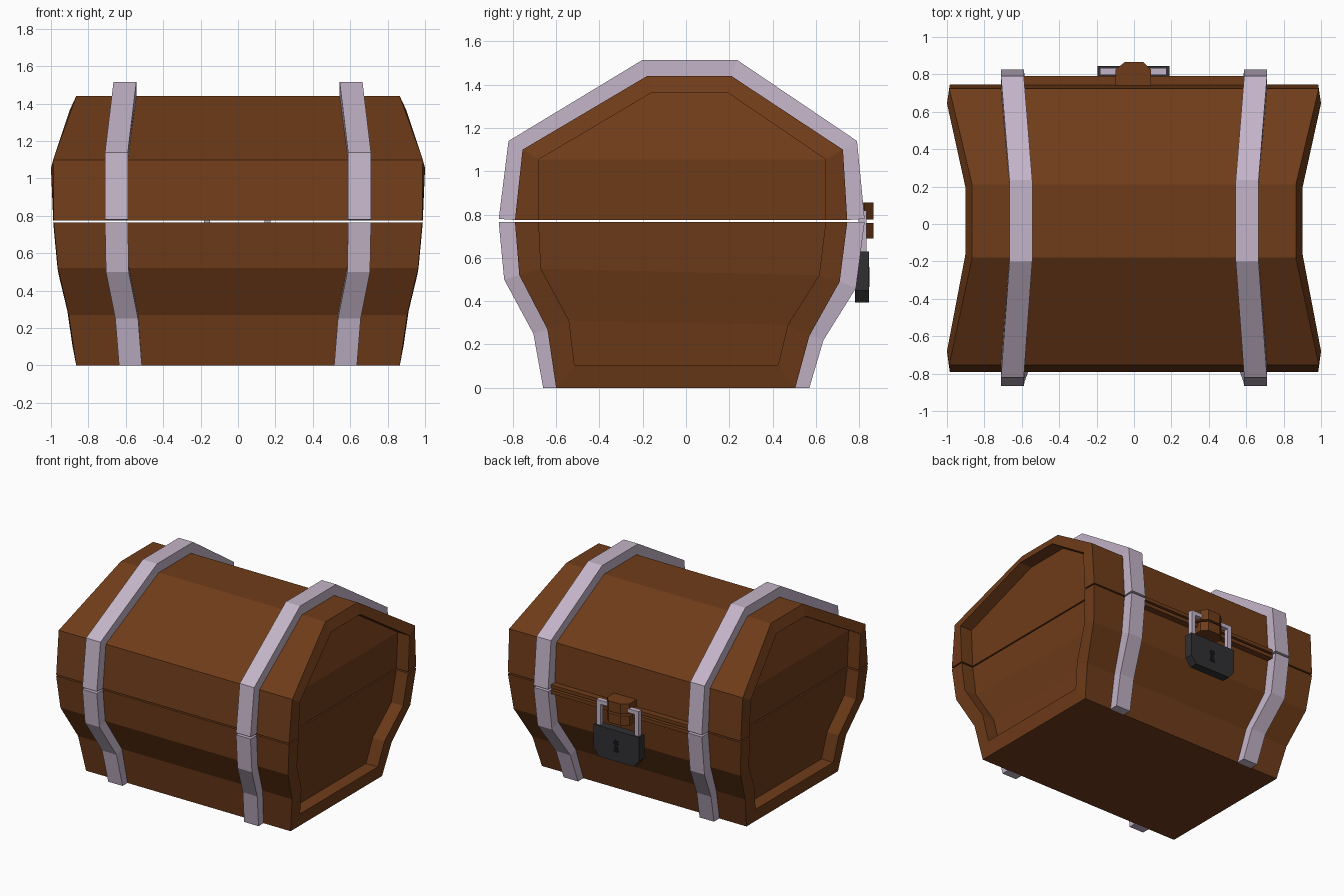
import bpy, bmesh, math

if "Cube" in bpy.data.objects:
    bpy.data.objects.remove(bpy.data.objects["Cube"])


def material(name, rgb):
    m = bpy.data.materials.new(name)
    m.diffuse_color = (*rgb, 1)
    m.use_nodes = True
    m.node_tree.nodes["Principled BSDF"].inputs["Base Color"].default_value = m.diffuse_color
    return m


WOOD = material("wood", (0.16, 0.045, 0.01))
METAL = material("pale_metal", (0.55, 0.46, 0.58))
IRON = material("dark_iron", (0.03, 0.03, 0.033))
BLACK = material("keyhole_black", (0.008, 0.008, 0.008))


def make(name, verts, faces, mat):
    me = bpy.data.meshes.new(name)
    me.from_pydata(verts, [], faces)
    bm = bmesh.new()
    bm.from_mesh(me)
    bmesh.ops.recalc_face_normals(bm, faces=bm.faces)
    bm.to_mesh(me)
    bm.free()
    me.materials.append(mat)
    ob = bpy.data.objects.new(name, me)
    bpy.context.collection.objects.link(ob)
    return ob


def prism(name, pts, a, b, place, mat):
    """Extrude a flat outline from a to b; place(u, v, w) maps it to xyz."""
    n = len(pts)
    verts = [place(u, v, w) for w in (a, b) for u, v in pts]
    faces = [list(range(n)), list(range(n, 2 * n))]
    faces += [(i, (i + 1) % n, n + (i + 1) % n, n + i) for i in range(n)]
    return make(name, verts, faces, mat)


def box(name, x0, x1, y0, y1, z0, z1, mat):
    outline = [(x0, y0), (x1, y0), (x1, y1), (x0, y1)]
    return prism(name, outline, z0, z1, lambda x, y, z: (x, y, z), mat)


def shell(name, outer, inner, depth=0.1):
    """Chest half: lofted (x, y, z) profile with a raised rim and sunken end panels."""
    n = len(outer)
    panel = [(x - depth, y, z) for x, y, z in inner]
    verts = [(s * x, y, z) for s in (1, -1)
             for ring in (outer, inner, panel) for x, y, z in ring]
    R, L = 0, 3 * n
    faces = [(R + i, R + i + 1, L + i + 1, L + i) for i in range(n - 1)]
    for o in (R, L):
        for k in (o, o + n):
            faces += [(k + i, k + i + 1, k + n + i + 1, k + n + i) for i in range(n - 1)]
        p = o + 2 * n
        faces += [(p + i, p + i + 1, p + n - 2 - i, p + n - 1 - i) for i in range(n // 2 - 1)]
    # flat cap along the seam
    e = n - 1
    faces.append([0, n, 2 * n, 2 * n + e, n + e, e,
                  L + e, L + n + e, L + 2 * n + e, L + 2 * n, L + n, L])
    return make(name, verts, faces, WOOD)


def strap(name, outer, inner, xs, side, half=0.061):
    """Band between two (y, z) chains whose centre line follows xs."""
    verts, faces = [], []
    for (yo, zo), (yi, zi), x in zip(outer, inner, xs):
        a, b = side * x - half, side * x + half
        verts += [(a, yo, zo), (b, yo, zo), (b, yi, zi), (a, yi, zi)]
    n = len(outer)
    for i in range(n - 1):
        for j in range(4):
            k = (j + 1) % 4
            faces.append((4 * i + j, 4 * i + k, 4 * i + 4 + k, 4 * i + 4 + j))
    faces += [(0, 1, 2, 3), tuple(range(4 * n - 4, 4 * n))]
    return make(name, verts, faces, METAL)


# Lid and base profiles, front to back
lid_out = [(.985, -.79, .775), (.988, -.755, 1.10), (.865, -.18, 1.44),
           (.865, .21, 1.44), (.988, .725, 1.10), (.985, .745, .775)]
lid_in = [(.988, -.68, .775), (1.0, -.68, 1.055), (.90, -.155, 1.365),
          (.90, .19, 1.365), (1.0, .645, 1.055), (.988, .645, .775)]
base_out = [(.985, -.79, .765), (.963, -.77, .52), (.905, -.64, .27), (.865, -.60, 0),
            (.865, .505, 0), (.90, .57, .24), (.96, .71, .49), (.985, .745, .765)]
base_in = [(.988, -.68, .765), (.968, -.67, .55), (.915, -.54, .31), (.885, -.515, .105),
           (.885, .425, .105), (.91, .47, .29), (.965, .615, .52), (.988, .645, .765)]
shell("chest_lid", lid_out, lid_in)
shell("chest_base", base_out, base_in)

# Metal straps: one over the lid, two on the base, on each side
lid_band = [(-.865, .78), (-.82, 1.14), (-.20, 1.515), (.235, 1.515), (.79, 1.14), (.825, .78)]
front_band = [(-.865, .765), (-.84, .50), (-.705, .25), (-.66, 0)]
back_band = [(.825, .765), (.785, .46), (.635, .22), (.57, 0)]
yz = lambda pts: [(y, z) for _, y, z in pts]
for tag, s in (("left", -1), ("right", 1)):
    strap(f"lid_strap_{tag}", lid_band, yz(lid_out), [.65, .65, .605, .605, .65, .65], s)
    strap(f"front_strap_{tag}", front_band, yz(base_out[:4]), [.65, .645, .595, .575], s)
    strap(f"back_strap_{tag}", back_band, yz(base_out[:3:-1]), [.65, .645, .595, .575], s)

# Thin trims along the seam and hasp halves on the lock side
hasp = [(-.1, .73), (-.1, .825), (-.05, .865), (.05, .865), (.09, .825), (.09, .73)]
for tag, t0, t1, h0, h1 in (("lid", .777, .803, .777, .855), ("base", .735, .762, .69, .762)):
    box(f"{tag}_trim", -.595, .595, .72, .79, t0, t1, WOOD)
    prism(f"{tag}_hasp", hasp, h0, h1, lambda x, y, z: (x, y, z), WOOD)

# Padlock body, keyhole and shackle
front = lambda u, v, w: (u, w, v)
body = [(-.195, .63), (.19, .63), (.19, .45), (.145, .395), (-.15, .395), (-.195, .45)]
prism("padlock_body", body, .78, .845, front, IRON)
a0 = math.radians(-60)
hole = [(.024 * math.cos(a0 + math.radians(300) * i / 7), .535 + .024 * math.sin(a0 + math.radians(300) * i / 7))
        for i in range(8)]
prism("keyhole", hole + [(-.022, .465), (.022, .465)], .84, .848, front, BLACK)
arch = [(-.182, .62), (-.182, .82), (.175, .82), (.175, .62),
        (.142, .62), (.142, .79), (-.149, .79), (-.149, .62)]
prism("padlock_shackle", arch, .797, .833, front, METAL)
